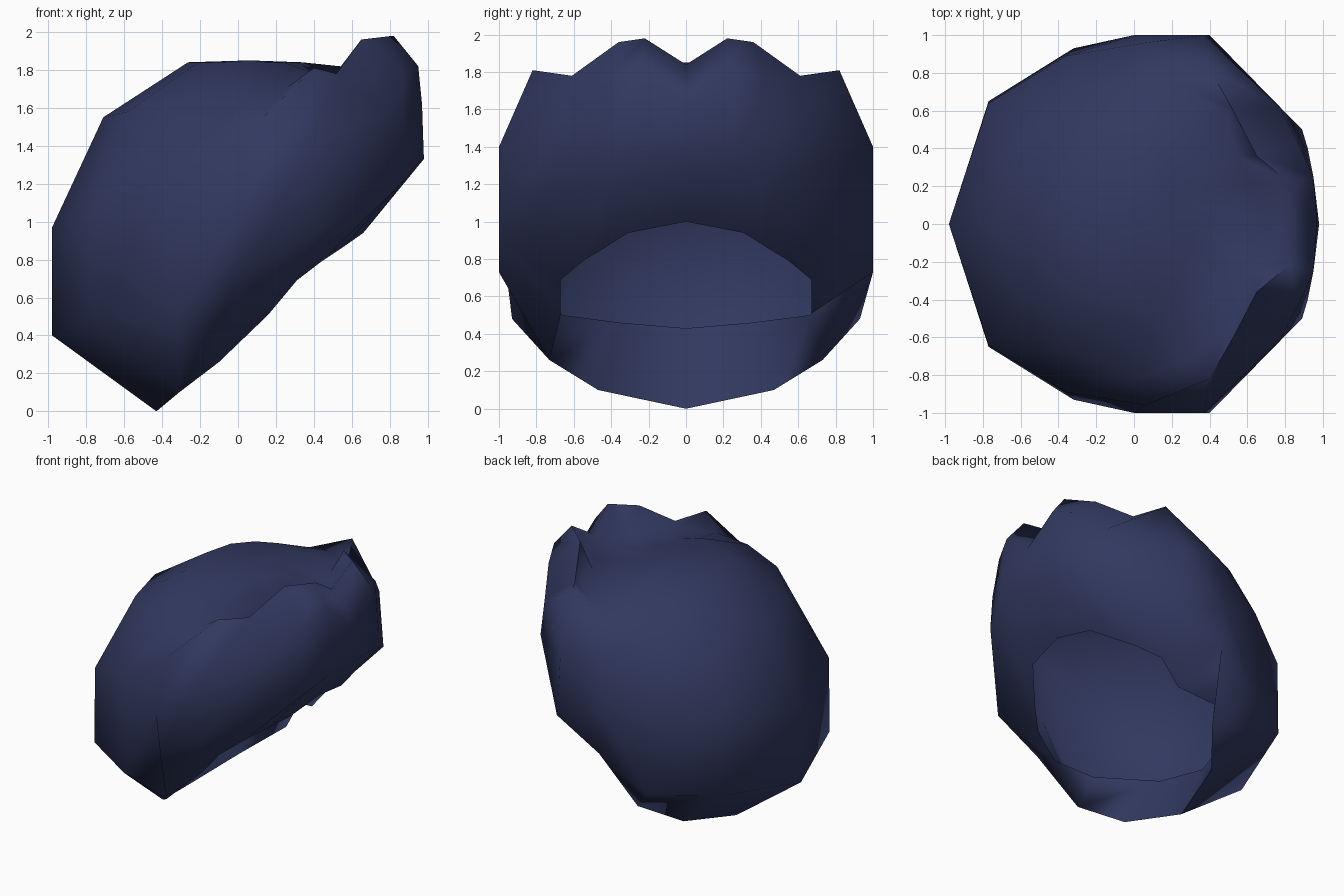
import bpy, bmesh

if "Cube" in bpy.data.objects:
    bpy.data.objects.remove(bpy.data.objects["Cube"])

navy = bpy.data.materials.new("dark navy hair")
navy.diffuse_color = (0.031, 0.040, 0.115, 1)
navy.use_nodes = True
navy.node_tree.nodes["Principled BSDF"].inputs["Base Color"].default_value = navy.diffuse_color

# Half rings of the shell, from the front centre (y = 0) round to the back centre
lip = [(.70, 0, 1.0), (.66, .31, .94), (.56, .42, .87), (.44, .55, .79), (.31, .67, .69),
       (.16, .67, .51), (-.18, .66, .50), (-.53, .35, .46), (-.62, 0, .43)]
rim = [(.98, 0, 1.33), (.95, .25, 1.31), (.92, .40, 1.27), (.89, .50, 1.23), (.40, 1, .93),
       (.04, 1, .73), (-.10, .73, .26), (-.31, .47, .10), (-.43, 0, 0)]
side = [(.97, 0, 1.62), (.95, .25, 1.82), (.87, .43, 1.76), (.77, .62, 1.58), (.37, 1, 1.40),
        (.0, 1, 1.05), (-.32, .93, .48), (-.77, .65, .49), (-.98, 0, .40)]
tufts = [(.80, 0, 1.84), (.82, .22, 1.98), (.65, .36, 1.96), (.52, .61, 1.78), (.40, .82, 1.81),
         (.06, .96, 1.48), (-.36, .89, 1.20), (-.77, .64, 1.06), (-.98, 0, .97)]
base = [(.72, 0, 1.80), (.63, .22, 1.76), (.54, .36, 1.77), (.49, .57, 1.75), (.26, .74, 1.71),
        (.04, .81, 1.65), (-.30, .68, 1.62), (-.58, .42, 1.58), (-.71, 0, 1.55)]
pole = (.06, 0, 1.85)
# Flat crown ring, drawn in towards the top
crown = [(pole[0] + (x - pole[0]) * .42, y * .5, 1.84) for x, y, z in base]

bm = bmesh.new()


def mirrored(half):
    """Full ring of vertices: the half ring and its mirror image across y = 0."""
    points = half + [(x, -y, z) for x, y, z in reversed(half[1:-1])]
    return [bm.verts.new(p) for p in points]


# Inner lip, rim, outer shell, fringe tufts and crown, joined ring by ring
rings = [mirrored(r) for r in (lip, rim, side, tufts, base, crown)]
n = len(rings[0])
for a, b in zip(rings, rings[1:]):
    for i in range(n):
        j = (i + 1) % n
        bm.faces.new((a[i], a[j], b[j], b[i]))
top = bm.verts.new(pole)
for i in range(n):
    bm.faces.new((rings[-1][i], rings[-1][(i + 1) % n], top))

bmesh.ops.recalc_face_normals(bm, faces=bm.faces)
# The shell is open, so make sure the crown faces up
bm.normal_update()
if top.link_faces[0].normal.z < 0:
    bmesh.ops.reverse_faces(bm, faces=bm.faces)

mesh = bpy.data.meshes.new("hair_shell")
bm.to_mesh(mesh)
bm.free()
mesh.materials.append(navy)
hair = bpy.data.objects.new("hair_shell", mesh)
bpy.context.collection.objects.link(hair)

# Smooth shading with only the strongest edges kept sharp
bpy.context.view_layer.objects.active = hair
hair.select_set(True)
bpy.ops.object.shade_smooth_by_angle(angle=1.6)
